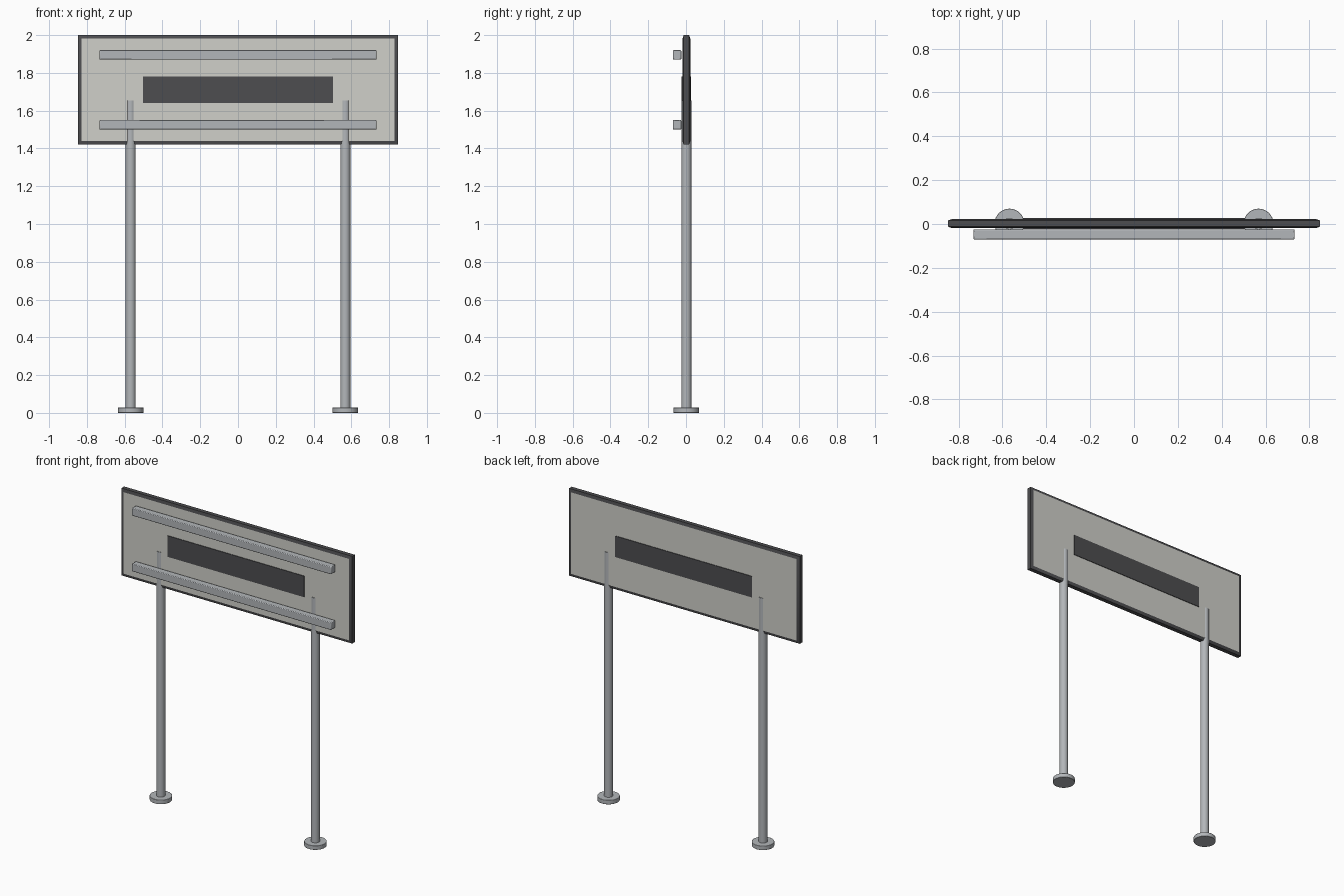
import bpy, bmesh, math

cube = bpy.data.objects.get("Cube")
if cube:
    bpy.data.objects.remove(cube, do_unlink=True)

MID = 0.002  # depth of the board and post centre plane


def material(name, rgb):
    m = bpy.data.materials.new(name)
    m.use_nodes = True
    m.diffuse_color = (*rgb, 1)
    m.node_tree.nodes["Principled BSDF"].inputs["Base Color"].default_value = (*rgb, 1)
    return m


steel = material("galvanised_steel", (0.45, 0.47, 0.49))
pale = material("pale_board", (0.63, 0.63, 0.59))
dark = material("dark_grey", (0.075, 0.075, 0.08))


def finish(ob, name, mat, bevel=0):
    ob.name = name
    ob.data.materials.append(mat)
    if bevel:
        mod = ob.modifiers.new("soft_edges", "BEVEL")
        mod.width, mod.segments = bevel, 2
    bpy.ops.object.shade_smooth_by_angle(angle=math.radians(35))
    return ob


def box(name, size, loc, mat, bevel=0):
    bpy.ops.mesh.primitive_cube_add(size=1, location=loc)
    ob = bpy.context.object
    ob.scale = size
    bpy.ops.object.transform_apply(location=False, rotation=False, scale=True)
    return finish(ob, name, mat, bevel)


def cylinder(name, radius, z0, z1, x, mat, bevel=0):
    bpy.ops.mesh.primitive_cylinder_add(vertices=32, radius=radius, depth=z1 - z0,
                                        location=(x, MID, (z0 + z1) / 2))
    return finish(bpy.context.object, name, mat, bevel)


# Board: thin slab whose faces are inset and raised, leaving a dark sloped rim
board = box("sign_board", (1.696, 0.028, 0.58), (0, MID, 1.71), dark)
board.data.materials.append(pale)
bm = bmesh.new()
bm.from_mesh(board.data)
faces = [f for f in bm.faces if abs(f.normal.y) > 0.9]
bmesh.ops.inset_individual(bm, faces=faces, thickness=0.027, depth=0.007)
for f in faces:
    f.material_index = 1
bm.to_mesh(board.data)
bm.free()

# Dark plate showing on both faces
box("centre_plate", (1.006, 0.05, 0.14), (0, MID, 1.71), dark)

# Front rails
for name, z in (("lower_rail", 1.525), ("upper_rail", 1.895)):
    box(name, (1.466, 0.045, 0.05), (0, -0.0475, z), steel, 0.004)

# Posts and their round feet
for side, x in (("left", 0.568), ("right", -0.568)):
    cylinder(side + "_post", 0.0265, 0.01, 1.655, x, steel)
    cylinder(side + "_foot", 0.068, 0, 0.028, x, steel, 0.002)
